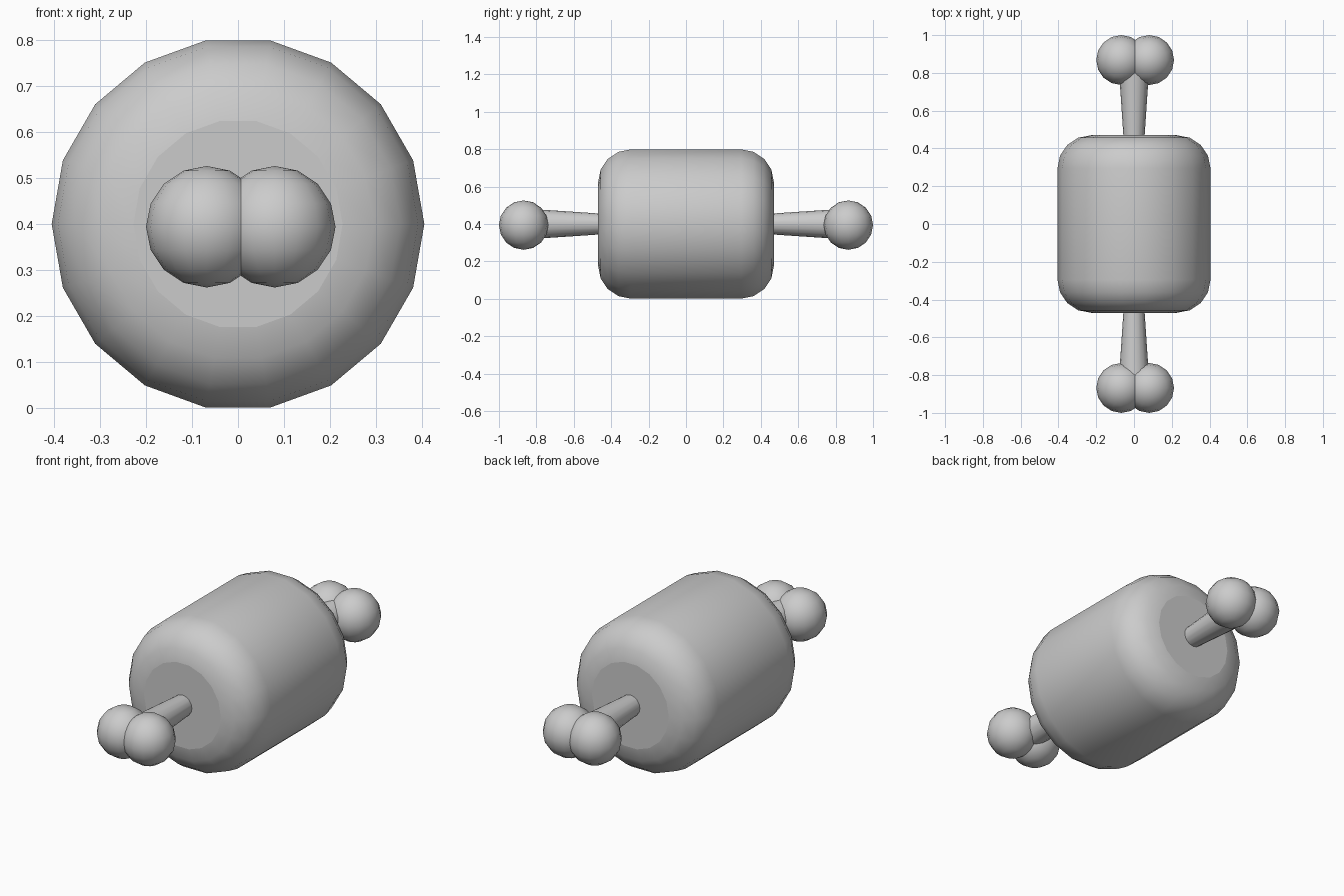
import bpy, bmesh
from math import pi, radians
from mathutils import Matrix

if "Cube" in bpy.data.objects:
    bpy.data.objects.remove(bpy.data.objects["Cube"])

CZ = 0.40  # height of the central axis


def finish(name, bm):
    bmesh.ops.recalc_face_normals(bm, faces=bm.faces)
    me = bpy.data.meshes.new(name)
    bm.to_mesh(me)
    bm.free()
    ob = bpy.data.objects.new(name, me)
    bpy.context.collection.objects.link(ob)
    return ob


def cone(bm, r1, r2, y1, y2, sides):
    """Capped cone along y, with a vertex on the +x side."""
    m = (Matrix.Translation((0, (y1 + y2) / 2, CZ)) @ Matrix.Rotation(pi / 2, 4, 'Y')
         @ Matrix.Rotation(-pi / 2, 4, 'X'))
    bmesh.ops.create_cone(bm, cap_ends=True, segments=sides, radius1=r1,
                          radius2=r2, depth=y2 - y1, matrix=m)


# Rounded 18-sided body with flat end discs
bm = bmesh.new()
cone(bm, 0.405, 0.405, -0.47, 0.47, 18)
rims = [e for e in bm.edges if abs(e.verts[0].co.y - e.verts[1].co.y) < 0.01]
bmesh.ops.bevel(bm, geom=rims, offset=0.175, offset_type='OFFSET', segments=4,
                profile=0.5, affect='EDGES', clamp_overlap=True)
for f in bm.faces:
    f.smooth = len(f.verts) < 18
finish("meat_body", bm)

# Bone at each end: flared shaft and two overlapping knobs
for label, s in (("front", -1), ("back", 1)):
    bm = bmesh.new()
    cone(bm, 0.045, 0.082, 0.30, 0.85, 16)
    for f in bm.faces:
        f.smooth = len(f.verts) == 4
    bmesh.ops.scale(bm, vec=(1, s, 1), verts=bm.verts)
    finish(label + "_bone_shaft", bm)

    for side, x in (("left", -0.068), ("right", 0.08)):
        bm = bmesh.new()
        bmesh.ops.create_uvsphere(bm, u_segments=16, v_segments=8, radius=0.132,
                                  matrix=Matrix.Translation((x, s * 0.868, 0.394)))
        for f in bm.faces:
            f.smooth = True
        finish(f"{label}_bone_knob_{side}", bm)
